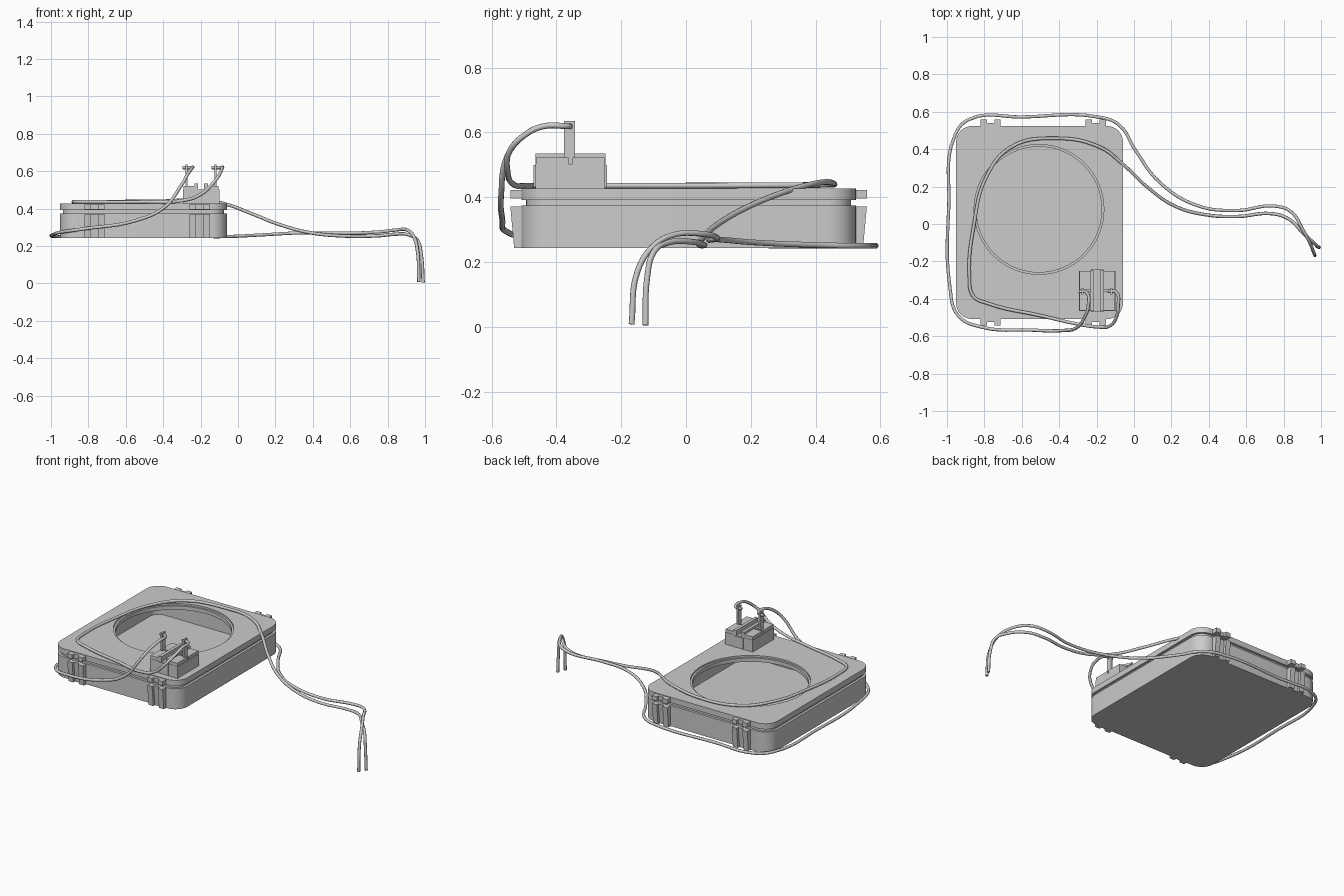
import bpy, bmesh, math

if "Cube" in bpy.data.objects:
    bpy.data.objects.remove(bpy.data.objects["Cube"])

CX, CY = -0.505, 0.008          # centre of the case
HX, HY = 0.446, 0.516           # half sizes of the case


def mesh_object(name, bm):
    bmesh.ops.recalc_face_normals(bm, faces=bm.faces)
    me = bpy.data.meshes.new(name)
    bm.to_mesh(me)
    bm.free()
    ob = bpy.data.objects.new(name, me)
    bpy.context.collection.objects.link(ob)
    return ob


def extrude(name, pts, z0, z1):
    bm = bmesh.new()
    lo = [bm.verts.new((x, y, z0)) for x, y in pts]
    hi = [bm.verts.new((x, y, z1)) for x, y in pts]
    bm.faces.new(lo)
    bm.faces.new(hi)
    n = len(pts)
    for i in range(n):
        j = (i + 1) % n
        bm.faces.new((lo[i], lo[j], hi[j], hi[i]))
    return mesh_object(name, bm)


def slab(name, inset, r, z0, z1):
    """Rounded rectangle slab following the case outline."""
    pts = []
    for k, (sx, sy) in enumerate(((1, 1), (-1, 1), (-1, -1), (1, -1))):
        ox = CX + sx * (HX - inset - r)
        oy = CY + sy * (HY - inset - r)
        for i in range(9):
            a = (k + i / 8) * math.pi / 2
            pts.append((ox + r * math.cos(a), oy + r * math.sin(a)))
    return extrude(name, pts, z0, z1)


def disc(name, r, z0, z1):
    pts = [(-0.508 + r * math.cos(i * math.tau / 64),
            0.078 + r * math.sin(i * math.tau / 64)) for i in range(64)]
    return extrude(name, pts, z0, z1)


def box(name, x0, x1, y0, y1, z0, z1):
    return extrude(name, [(x0, y0), (x1, y0), (x1, y1), (x0, y1)], z0, z1)


def cut(ob, cutter):
    m = ob.modifiers.new("cut", 'BOOLEAN')
    m.operation, m.solver, m.object = 'DIFFERENCE', 'EXACT', cutter
    cutter.hide_render = True
    bpy.context.view_layer.objects.active = ob
    bpy.ops.object.modifier_apply(modifier=m.name)
    bpy.data.objects.remove(cutter, do_unlink=True)


def smooth(ob):
    bpy.ops.object.select_all(action='DESELECT')
    ob.select_set(True)
    bpy.context.view_layer.objects.active = ob
    bpy.ops.object.shade_smooth_by_angle(angle=math.radians(30))


# Hollow tray, recessed seam and lid with a stepped round opening
tray = slab("tray", 0, 0.085, 0.243, 0.374)
cut(tray, slab("cutter", 0.025, 0.06, 0.257, 0.5))
seam = slab("seam", 0.015, 0.07, 0.374, 0.392)
cut(seam, slab("cutter", 0.025, 0.06, 0.3, 0.5))
lid = slab("lid", 0, 0.085, 0.392, 0.427)
cut(lid, disc("cutter", 0.335, 0.3, 0.5))
cut(lid, disc("cutter", 0.347, 0.416, 0.5))
for ob in (tray, seam, lid):
    smooth(ob)

# Clips: two prongs with a shallow web, on lid and tray, front and back
for side, sy in (("front", -1), ("back", 1)):
    edge = CY + sy * HY
    for tag, cx in (("left", -0.767), ("right", -0.205)):
        for part, dx, w, d in (("prong_a", -0.037, 0.034, 0.034),
                               ("prong_b", 0.037, 0.034, 0.034),
                               ("web", 0, 0.042, 0.017)):
            ys = sorted((edge - sy * 0.01, edge + sy * d))
            x0, x1 = cx + dx - w / 2, cx + dx + w / 2
            base = f"{side}_{tag}_clip_{part}"
            box(base + "_lid", x0, x1, *ys, 0.396, 0.423)
            low = box(base + "_tray", x0, x1, *ys, 0.243, 0.372)
            for v in low.data.vertices:      # taper towards the bottom
                if v.co.z < 0.3 and sy * (v.co.y - edge) > 0:
                    v.co.y -= sy * 0.012

# Terminal block on the lid
TX = -0.197
box("terminal_base", TX - 0.097, TX + 0.097, -0.465, -0.25, 0.425, 0.502)
for s in (-1, 1):
    xs = sorted((TX + s * 0.034, TX + s * 0.094))
    box("terminal_front_block", *xs, -0.463, -0.362, 0.50, 0.522)
    box("terminal_back_block", *xs, -0.350, -0.252, 0.50, 0.522)
    xr = sorted((TX + s * 0.016, TX + s * 0.036))
    box("terminal_rib", *xr, -0.465, -0.248, 0.425, 0.535)
    ye = sorted((-0.357 + s * 0.104, -0.357 + s * 0.113))
    box("terminal_end_lug", TX - 0.034, TX + 0.034, *ye, 0.432, 0.50)

# Solder tabs with an eye at the top
for name, x in (("left_tab", -0.275), ("right_tab", -0.12)):
    tab = box(name, x - 0.005, x + 0.005, -0.377, -0.343, 0.50, 0.635)
    cut(tab, box("cutter", x - 0.05, x + 0.05, -0.369, -0.351, 0.610, 0.628))


def wire(name, pts, r=0.009):
    cu = bpy.data.curves.new(name, 'CURVE')
    cu.dimensions = '3D'
    cu.bevel_depth, cu.bevel_resolution = r, 2
    cu.resolution_u, cu.use_fill_caps = 6, True
    sp = cu.splines.new('BEZIER')
    sp.bezier_points.add(len(pts) - 1)
    for p, co in zip(sp.bezier_points, pts):
        p.co = co
        p.handle_left_type = p.handle_right_type = 'AUTO'
    ob = bpy.data.objects.new(name, cu)
    bpy.context.collection.objects.link(ob)


# Outer wire: left tab, over the front, round the case, out to the right
wire("outer_wire", [
    (-0.295, -0.36, 0.619), (-0.255, -0.365, 0.619), (-0.245, -0.44, 0.619),
    (-0.265, -0.50, 0.59), (-0.30, -0.55, 0.53), (-0.39, -0.57, 0.41),
    (-0.55, -0.567, 0.335), (-0.82, -0.55, 0.292), (-0.94, -0.49, 0.275),
    (-0.985, -0.33, 0.262), (-0.99, 0.1, 0.253), (-0.955, 0.48, 0.25),
    (-0.88, 0.56, 0.25), (-0.6, 0.572, 0.25), (-0.18, 0.57, 0.25),
    (-0.08, 0.53, 0.25), (0.01, 0.39, 0.253), (0.14, 0.22, 0.26),
    (0.34, 0.098, 0.27), (0.55, 0.072, 0.268), (0.75, 0.096, 0.275),
    (0.84, 0.065, 0.285), (0.905, -0.035, 0.285), (0.94, -0.1, 0.25),
    (0.96, -0.15, 0.17), (0.967, -0.168, 0.008)])

# Inner wire: right tab, over the front, across the lid, out to the right
wire("inner_wire", [
    (-0.14, -0.36, 0.619), (-0.095, -0.365, 0.619), (-0.085, -0.44, 0.619),
    (-0.095, -0.50, 0.59), (-0.13, -0.545, 0.54), (-0.20, -0.55, 0.475),
    (-0.30, -0.535, 0.442), (-0.50, -0.49, 0.436), (-0.78, -0.425, 0.436),
    (-0.86, -0.385, 0.436), (-0.88, -0.29, 0.436), (-0.855, 0.0, 0.436),
    (-0.79, 0.25, 0.437), (-0.66, 0.41, 0.438), (-0.42, 0.458, 0.44),
    (-0.18, 0.41, 0.445), (-0.06, 0.32, 0.422), (0.08, 0.19, 0.37),
    (0.22, 0.095, 0.315), (0.38, 0.05, 0.272), (0.55, 0.04, 0.254),
    (0.74, 0.055, 0.254), (0.83, 0.025, 0.262), (0.91, -0.055, 0.26),
    (0.96, -0.1, 0.23), (0.98, -0.12, 0.15), (0.99, -0.125, 0.005)])
